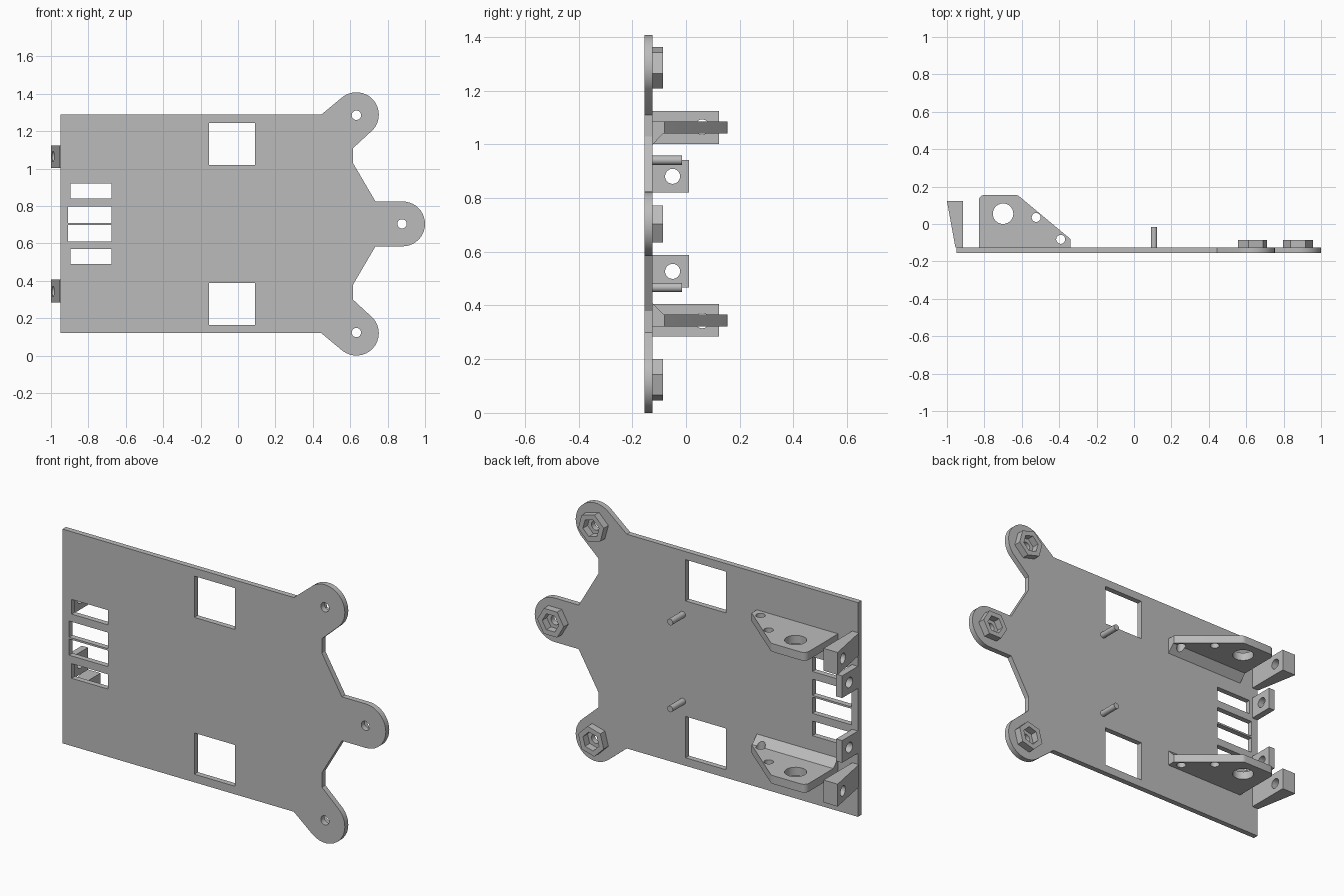
import bpy, bmesh, math
from mathutils import Vector

cube = bpy.data.objects.get("Cube")
if cube:
    bpy.data.objects.remove(cube, do_unlink=True)

grey = bpy.data.materials.new("plain_grey")
grey.use_nodes = True
grey.diffuse_color = (0.5, 0.5, 0.5, 1)
grey.node_tree.nodes["Principled BSDF"].inputs["Base Color"].default_value = grey.diffuse_color

MID = 0.704                   # height of the mirror plane
FRONT, BACK = -0.155, -0.125  # faces of the base plate


def arc(cx, cy, r, start, end, n):
    """Points on an arc, angles in degrees."""
    angles = [math.radians(start + (end - start) * i / n) for i in range(n + 1)]
    return [(cx + r * math.cos(a), cy + r * math.sin(a)) for a in angles]


def circle(cx, cy, r, n=24, turn=0):
    return arc(cx, cy, r, turn, turn + 360, n)[:-1]


def rect(a0, a1, b0, b1):
    return [(a0, b0), (a1, b0), (a1, b1), (a0, b1)]


def prism(name, profile, axis, lo, hi):
    """Extrude a closed profile along an axis; z profiles are xy, y are xz, x are yz."""
    place = {"x": lambda a, b, h: (h, a, b),
             "y": lambda a, b, h: (a, h, b),
             "z": lambda a, b, h: (a, b, h)}[axis]
    bm = bmesh.new()
    face = bm.faces.new([bm.verts.new(place(a, b, lo)) for a, b in profile])
    new = bmesh.ops.extrude_face_region(bm, geom=[face])["geom"]
    verts = [g for g in new if isinstance(g, bmesh.types.BMVert)]
    bmesh.ops.translate(bm, verts=verts, vec=Vector(place(0, 0, hi - lo)))
    bmesh.ops.recalc_face_normals(bm, faces=bm.faces)
    mesh = bpy.data.meshes.new(name)
    bm.to_mesh(mesh)
    bm.free()
    mesh.materials.append(grey)
    obj = bpy.data.objects.new(name, mesh)
    bpy.context.collection.objects.link(obj)
    return obj


def select(obj):
    bpy.ops.object.select_all(action="DESELECT")
    obj.select_set(True)
    bpy.context.view_layer.objects.active = obj


def cut(obj, profile, axis, lo, hi, operation="DIFFERENCE"):
    """Cut a prism from (or join it to) an object."""
    cutter = prism("cutter", profile, axis, lo, hi)
    cutter.hide_render = True
    select(obj)
    mod = obj.modifiers.new("cut", "BOOLEAN")
    mod.object, mod.operation, mod.solver = cutter, operation, "EXACT"
    bpy.ops.object.modifier_apply(modifier=mod.name)
    bpy.data.objects.remove(cutter, do_unlink=True)


def smooth(obj):
    select(obj)
    bpy.ops.object.shade_smooth_by_angle(angle=math.radians(30))


# Base plate: upper half outline, then its mirror image
half = [(-0.95, 0.584), (0.445, 0.584)]
half += arc(0.633, 0.584, 0.12, 128, -42, 16)
half += [(0.615, 0.405), (0.615, 0.325), (0.735, 0.12)]
half += arc(0.88, 0, 0.12, 90, 0, 10)
outline = half + [(x, -z) for x, z in reversed(half[:-1])]
plate = prism("base_plate", [(x, z + MID) for x, z in outline], "y", FRONT, BACK)

# Openings in the plate
openings = [circle(0.877, MID, 0.025)]
for s in (1, -1):
    openings.append(circle(0.633, MID + s * 0.581, 0.025))
    for x0, x1, z0, z1 in ((-0.155, 0.09, 0.315, 0.54),
                           (-0.895, -0.675, 0.135, 0.215),
                           (-0.91, -0.675, 0.005, 0.093)):
        openings.append(rect(x0, x1, MID + s * z0, MID + s * z1))
for shape in openings:
    cut(plate, shape, "y", FRONT - 0.1, BACK + 0.1)
smooth(plate)

# Hexagonal nut holders on the three lobes
for name, x, z, turn in (("upper", 0.633, 0.581, 45), ("middle", 0.877, 0, 0),
                         ("lower", 0.633, -0.581, -45)):
    nut = prism(name + "_nut_holder", circle(x, MID + z, 0.08, 6, turn), "y", BACK, -0.085)
    cut(nut, circle(x, MID + z, 0.05, 6, turn), "y", BACK - 0.1, 0)

for s, side in ((1, "upper"), (-1, "lower")):
    # Side bracket with a sloped foot on its inner face
    shape = [(-0.34, BACK), (-0.34, -0.08)]
    shape += arc(-0.633, 0.125, 0.03, 50, 90, 4)
    shape += arc(-0.8, 0.125, 0.03, 90, 180, 6) + [(-0.83, BACK)]
    z_out, z_in, z_foot = (MID + s * d for d in (0.382, 0.337, 0.295))
    bracket = prism(side + "_bracket", shape, "z", min(z_in, z_out), max(z_in, z_out))
    z_core = (z_in + z_out) / 2
    foot = [(BACK, z_core), (BACK, z_foot), (-0.084, z_in), (-0.084, z_core)]
    cut(bracket, foot, "x", -0.83, -0.34, "UNION")
    for x, y, r in ((-0.7, 0.055, 0.055), (-0.523, 0.035, 0.024), (-0.392, -0.082, 0.024)):
        cut(bracket, circle(x, y, r), "z", MID + s * 0.2, MID + s * 0.5)
    smooth(bracket)

    # Tall tapered lug at the plate's edge
    taper = [(-0.955, BACK), (-0.915, BACK), (-0.915, 0.122), (-1, 0.122)]
    ends = sorted((MID + s * 0.298, MID + s * 0.42))
    lug = prism(side + "_tall_lug", taper, "z", *ends)
    cut(lug, circle(0.06, MID + s * 0.361, 0.028), "x", -1.1, -0.8)
    smooth(lug)

    # Short lug beside it
    ends = sorted((MID + s * 0.116, MID + s * 0.237))
    short = prism(side + "_short_lug", rect(-0.95, -0.914, BACK, 0.012), "z", *ends)
    cut(short, circle(-0.05, MID + s * 0.177, 0.028), "x", -1.1, -0.8)
    smooth(short)

    # Round locating pin
    pin = prism(side + "_pin", circle(0.107, MID + s * 0.237, 0.017, 16), "y", BACK, -0.015)
    smooth(pin)
